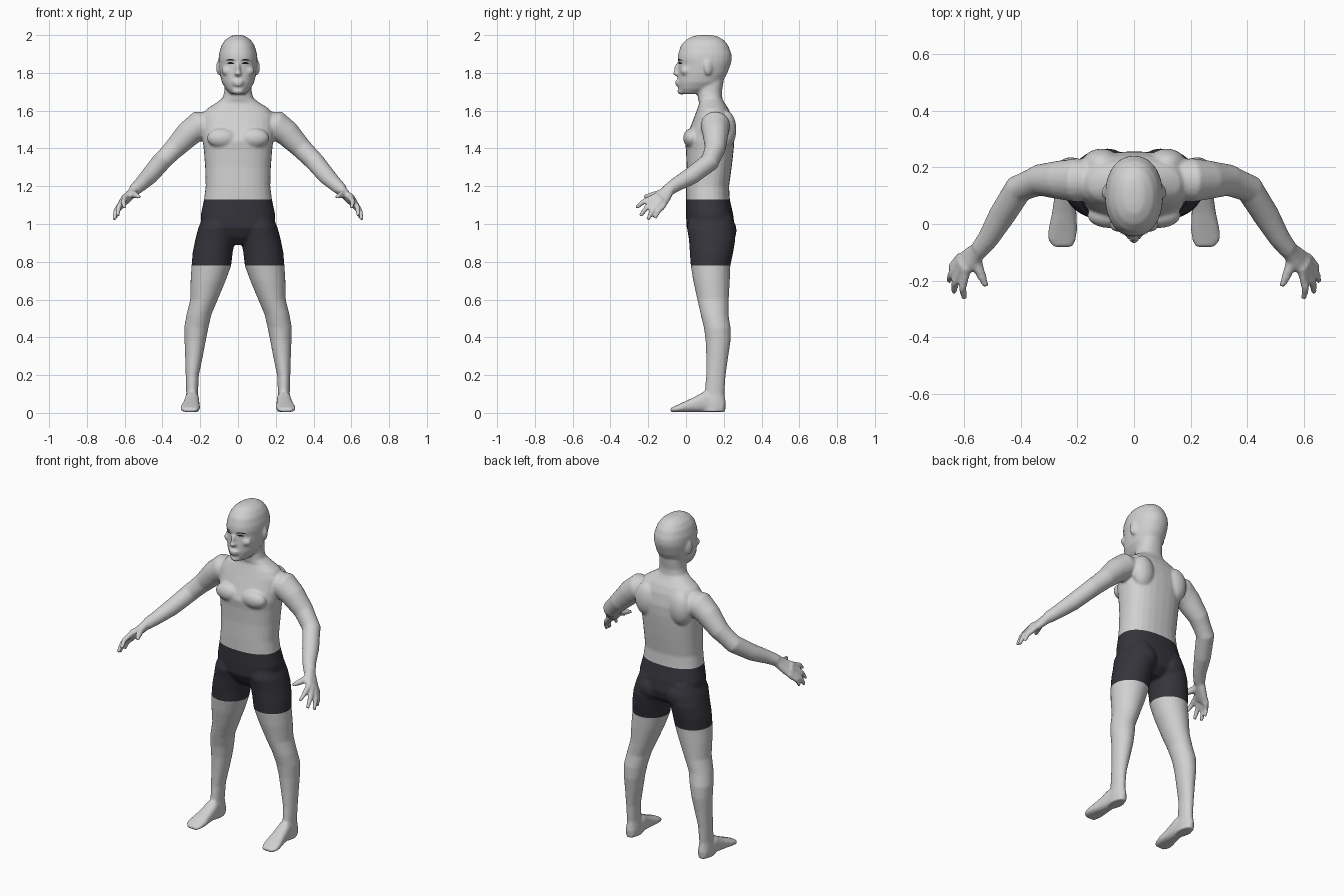
import bpy, bmesh, math
from mathutils import Vector, Matrix
from mathutils.bvhtree import BVHTree


def material(name, rgb):
    m = bpy.data.materials.new(name)
    m.diffuse_color = (*rgb, 1)
    return m


SKIN = material("pale_grey_skin", (0.64, 0.64, 0.64))
CLOTH = material("charcoal_cloth", (0.035, 0.035, 0.045))
DARK = material("dark_lash", (0.01, 0.01, 0.01))
bm = bmesh.new()


def loft(sections, n=2.0, sides=28):
    """Closed skin through (centre, u, v) super-ellipse rings."""
    rings = []
    for c, u, v in sections:
        ring = []
        for i in range(sides):
            a = 2 * math.pi * i / sides
            cu, sv = math.cos(a), math.sin(a)
            p = (Vector(c) + Vector(u) * math.copysign(abs(cu) ** (2 / n), cu)
                 + Vector(v) * math.copysign(abs(sv) ** (2 / n), sv))
            ring.append(bm.verts.new(p))
        rings.append(ring)
    for a, b in zip(rings, rings[1:]):
        for i in range(sides):
            j = (i + 1) % sides
            bm.faces.new((a[i], a[j], b[j], b[i]))
    bm.faces.new(rings[0][::-1])
    bm.faces.new(rings[-1])


def upright(rows, n=2.0):
    """Rows of z, x centre, half width, front y, back y."""
    loft([((x, (f + b) / 2, z), (w, 0, 0), (0, (b - f) / 2, 0))
          for z, x, w, f, b in rows], n)


def tube(points, sides=16):
    """Round limb along x, y, z, radius points."""
    ps = [Vector(p[:3]) for p in points]
    secs = []
    for i, p in enumerate(points):
        t = (ps[min(i + 1, len(ps) - 1)] - ps[max(i - 1, 0)]).normalized()
        u = t.cross(Vector((0.3, 0.2, 1))).normalized()
        secs.append((ps[i], u * p[3], t.cross(u) * p[3]))
    loft(secs, 2, sides)


def blob(c, r, turn=0.0):
    mat = (Matrix.Translation(c) @ Matrix.Rotation(turn, 4, 'Z')
           @ Matrix.Diagonal((*r, 1)))
    bmesh.ops.create_uvsphere(bm, u_segments=20, v_segments=12, radius=1, matrix=mat)


# Torso and neck
upright([(1.76, 0, .070, .060, .200), (1.70, 0, .073, .060, .190),
         (1.665, 0, .082, .063, .192), (1.64, 0, .118, .070, .205),
         (1.61, 0, .165, .060, .225), (1.57, 0, .192, .045, .242),
         (1.50, 0, .195, .018, .256), (1.44, 0, .187, -.006, .256),
         (1.39, 0, .181, .000, .252), (1.30, 0, .174, .003, .242),
         (1.20, 0, .171, .000, .228), (1.13, 0, .180, .000, .232),
         (1.05, 0, .197, .000, .250), (0.98, 0, .195, .003, .258),
         (0.93, 0, .13, .03, .245), (0.89, 0, .06, .07, .20)], 2.35)

# Head and jaw
upright([(2.000, 0, .020, .07, .13), (1.994, 0, .040, .035, .165),
         (1.975, 0, .068, .000, .200), (1.945, 0, .088, -.027, .224),
         (1.90, 0, .101, -.042, .241), (1.87, 0, .103, -.045, .242),
         (1.85, 0, .102, -.038, .238), (1.80, 0, .097, -.041, .220),
         (1.75, 0, .086, -.044, .192), (1.715, 0, .066, -.040, .150),
         (1.688, 0, .040, -.026, .085)], 2.15)

# Nose, lips and chin
blob((0, -.048, 1.797), (.019, .022, .014))
blob((0, -.044, 1.820), (.012, .018, .036))
blob((0, -.044, 1.753), (.030, .015, .008))
blob((0, -.042, 1.738), (.027, .015, .009))
blob((0, -.024, 1.703), (.032, .022, .018))

for s in (1, -1):
    # Ear, cheek, chest muscle, shoulder blade
    blob((s * .103, .118, 1.828), (.010, .024, .040), s * .35)
    blob((s * .055, -.002, 1.81), (.032, .027, .025))
    blob((s * .085, .030, 1.455), (.080, .045, .052))
    blob((s * .115, .212, 1.50), (.070, .055, .100))
    # Buttock
    blob((s * .095, .178, .965), (.090, .090, .090))

    # Leg
    upright([(z, s * x, w, f, b) for z, x, w, f, b in (
        (1.04, .100, .085, .02, .245), (.98, .110, .100, .005, .258),
        (.92, .120, .106, .015, .262), (.85, .134, .106, .020, .250),
        (.78, .141, .105, .025, .235), (.70, .158, .093, .038, .232),
        (.60, .180, .073, .060, .226), (.52, .207, .066, .078, .225),
        (.45, .221, .064, .095, .236), (.38, .227, .056, .104, .236),
        (.30, .233, .047, .107, .224), (.20, .242, .035, .107, .210),
        (.10, .243, .031, .098, .203), (.05, .243, .036, .080, .212),
        (.006, .243, .036, .075, .208))])
    # Foot
    loft([((s * x, y, (h + .004) / 2), (w, 0, 0), (0, 0, (h - .004) / 2))
          for y, x, w, h in ((.195, .243, .028, .07), (.10, .243, .038, .115),
                             (.04, .247, .043, .082), (-.02, .252, .051, .054),
                             (-.055, .255, .050, .038), (-.082, .252, .034, .026))], 2.5)

    # Arm from shoulder to wrist
    tube([(s * x, y, z, r) for x, y, z, r in (
        (.14, .155, 1.525, .070), (.205, .155, 1.522, .078),
        (.262, .156, 1.478, .069), (.335, .155, 1.402, .056),
        (.408, .125, 1.328, .051), (.468, .030, 1.256, .047),
        (.515, -.050, 1.210, .038), (.547, -.092, 1.182, .033))], 20)
    # Palm, flattened across the knuckle line
    across = Vector((s * .22, .62, -.48)).normalized()
    along = Vector((s * .07, -.06, -.07)).normalized()
    thick = across.cross(along).normalized()
    loft([(Vector((s * x, y, z)), across * w, thick * t) for x, y, z, w, t in (
        (.540, -.085, 1.190, .029, .029), (.570, -.112, 1.155, .040, .024),
        (.596, -.138, 1.128, .048, .021), (.615, -.154, 1.108, .046, .017))], 2.3, 20)
    # Fingers: knuckle and tip
    for k, t in (((.597, -.180, 1.138), (.601, -.265, 1.085)),
                 ((.612, -.165, 1.122), (.637, -.243, 1.042)),
                 ((.622, -.147, 1.105), (.655, -.203, 1.022)),
                 ((.622, -.125, 1.090), (.648, -.165, 1.030))):
        a, b = Vector(k), Vector(t)
        m = a.lerp(b, .5) + Vector((.008, -.004, .006))
        tube([(s * p.x, p.y, p.z, r) for p, r in (
            (a - (b - a) * .3, .014), (a, .016), (m, .0145), (b, .010))], 10)
    # Thumb
    tube([(s * .560, -.105, 1.168, .020), (s * .553, -.150, 1.158, .020),
          (s * .537, -.190, 1.150, .016), (s * .523, -.222, 1.143, .010)], 10)

bmesh.ops.recalc_face_normals(bm, faces=bm.faces)
source = bpy.data.objects.new("body_source", bpy.data.meshes.new("body_source"))
bpy.context.collection.objects.link(source)
bm.to_mesh(source.data)
bm.free()

# Fuse the parts into one smooth figure
rm = source.modifiers.new("fuse", 'REMESH')
rm.mode, rm.voxel_size = 'VOXEL', 0.0075
sm = source.modifiers.new("soften", 'SMOOTH')
sm.factor, sm.iterations = 0.5, 4
dg = bpy.context.evaluated_depsgraph_get()
fused = bpy.data.meshes.new_from_object(source.evaluated_get(dg))
bpy.data.objects.remove(source)

# Cut clean hems at the waist and thighs
LOW, HIGH = 0.78, 1.13
bm = bmesh.new()
bm.from_mesh(fused)
for z in (LOW, HIGH):
    bmesh.ops.bisect_plane(bm, geom=bm.verts[:] + bm.edges[:] + bm.faces[:],
                           dist=1e-5, plane_co=(0, 0, z), plane_no=(0, 0, 1))
tree = BVHTree.FromBMesh(bm)


def in_shorts(f):
    c = f.calc_center_median()
    return LOW < c.z < HIGH and abs(c.x) < 0.4


def finish(name, b, mat):
    for f in b.faces:
        f.smooth = True
        f.material_index = 0
    me = bpy.data.meshes.new(name)
    b.to_mesh(me)
    b.free()
    me.materials.append(mat)
    bpy.context.collection.objects.link(bpy.data.objects.new(name, me))


for name, mat, want in (("body", SKIN, False), ("shorts", CLOTH, True)):
    part = bm.copy()
    bmesh.ops.delete(part, geom=[f for f in part.faces if in_shorts(f) != want],
                     context='FACES')
    finish(name, part, mat)
bm.free()

# Brows and eyes as thin strips laid on the face
for name, z0, bend, height, x0, x1 in (("brow", 1.866, .004, .007, .016, .064),
                                       ("eye", 1.850, .003, .010, .022, .056)):
    for s, side in ((1, "left"), (-1, "right")):
        b = bmesh.new()
        rows = []
        for i in range(9):
            t = i / 8
            x, arc = s * (x0 + (x1 - x0) * t), math.sin(math.pi * t)
            half = height / 2 * (.35 + .65 * arc)
            col = []
            for k in (-1, 0, 1):
                z = z0 + bend * arc + k * half
                hit = tree.ray_cast(Vector((x, -1, z)), Vector((0, 1, 0)))[0]
                col.append(b.verts.new((x, hit.y - .0025, z)))
            rows.append(col)
        for p, q in zip(rows, rows[1:]):
            for k in (0, 1):
                quad = (p[k], q[k], q[k + 1], p[k + 1])
                b.faces.new(quad if s > 0 else quad[::-1])
        finish(f"{side}_{name}", b, DARK)
